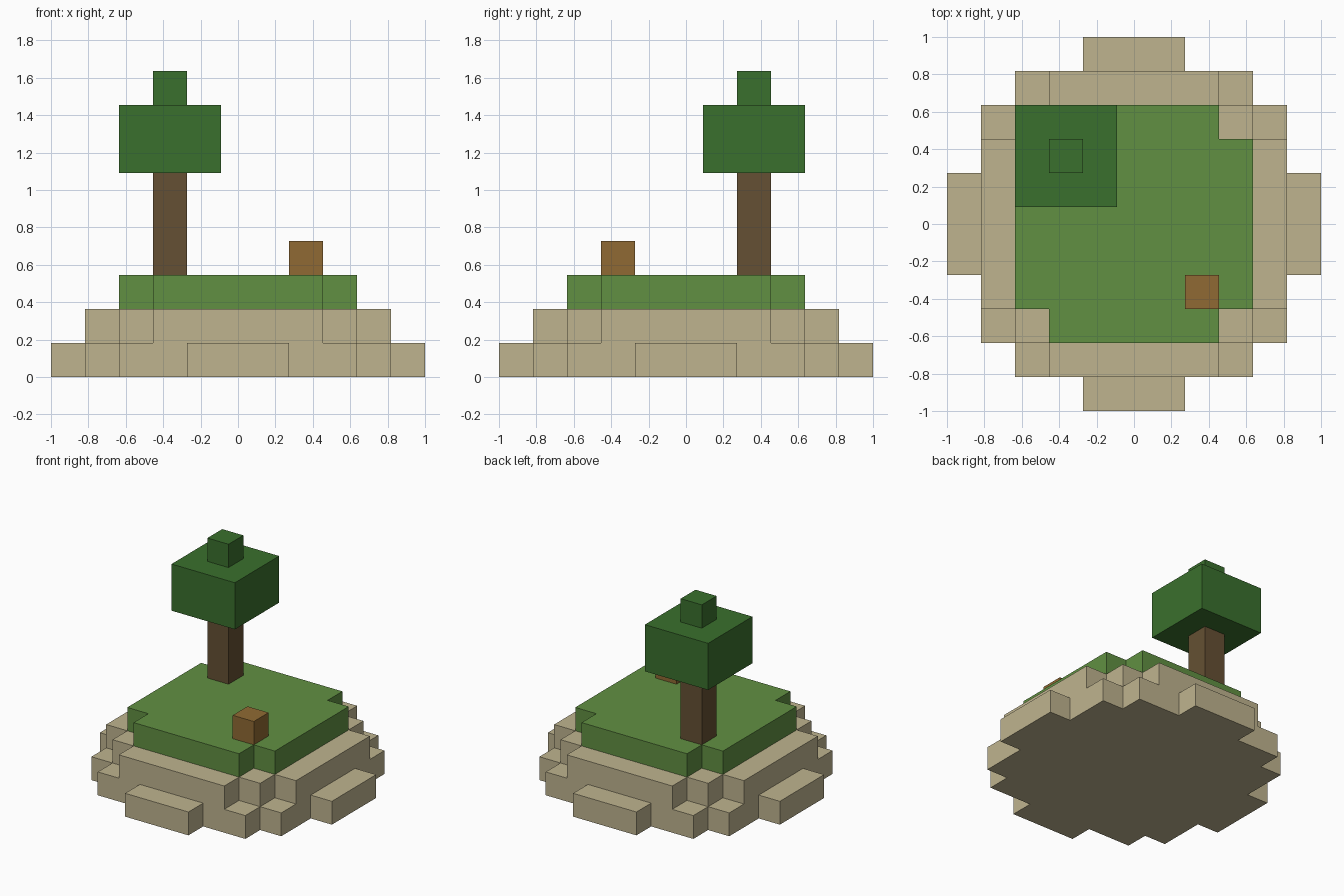
import bpy
import bmesh

cube = bpy.data.objects.get("Cube")
if cube:
    bpy.data.objects.remove(cube, do_unlink=True)

U = 2 / 11  # edge of one block


def material(name, rgb):
    # Convert display values to linear
    linear = [((c / 255 + 0.055) / 1.055) ** 2.4 for c in rgb]
    mat = bpy.data.materials.new(name)
    mat.use_nodes = True
    mat.diffuse_color = (*linear, 1)
    bsdf = mat.node_tree.nodes["Principled BSDF"]
    bsdf.inputs["Base Color"].default_value = (*linear, 1)
    return mat


def prism(name, outline, bottom, top, mat):
    """Extrude a flat outline, measured in blocks, between two heights."""
    bm = bmesh.new()
    base = bm.faces.new([bm.verts.new((x * U, y * U, bottom * U)) for x, y in outline])
    grown = bmesh.ops.extrude_face_region(bm, geom=[base], use_keep_orig=True)
    verts = [v for v in grown["geom"] if isinstance(v, bmesh.types.BMVert)]
    bmesh.ops.translate(bm, verts=verts, vec=(0, 0, (top - bottom) * U))
    bmesh.ops.recalc_face_normals(bm, faces=bm.faces)
    mesh = bpy.data.meshes.new(name)
    bm.to_mesh(mesh)
    bm.free()
    mesh.materials.append(mat)
    obj = bpy.data.objects.new(name, mesh)
    bpy.context.collection.objects.link(obj)
    return obj


def terrace(name, corners, level, mat):
    """One island layer: a stepped quadrant turned four times about z."""
    quadrant = [corners[0]]
    for (x0, y0), (x1, y1) in zip(corners, corners[1:]):
        quadrant += [(x1, y0), (x1, y1)]
    outline = []
    for _ in range(4):
        outline += quadrant
        quadrant = [(-y, x) for x, y in quadrant]
    return prism(name, outline, level, level + 1, mat)


def block(name, x, y, half, bottom, top, mat):
    """A square block centred on x, y."""
    outline = [(x - half, y - half), (x + half, y - half),
               (x + half, y + half), (x - half, y + half)]
    return prism(name, outline, bottom, top, mat)


sand = material("sand", (191, 180, 143))
grass = material("grass", (97, 144, 66))
leaves = material("leaves", (58, 112, 45))
bark = material("bark", (101, 80, 51))
wood = material("crate wood", (144, 106, 51))

# Island layers
terrace("sand_base", [(5.5, 1.5), (4.5, 3.5), (3.5, 4.5), (1.5, 5.5)], 0, sand)
terrace("sand_ledge", [(4.5, 2.5), (3.5, 3.5), (2.5, 4.5)], 1, sand)
terrace("grass_top", [(3.5, 2.5), (2.5, 3.5)], 2, grass)

# Tree at the back
block("tree_trunk", -2, 2, 0.5, 3, 6, bark)
block("tree_crown", -2, 2, 1.5, 6, 8, leaves)
block("tree_tip", -2, 2, 0.5, 8, 9, leaves)

# Crate near the front
block("crate", 2, -2, 0.5, 3, 4, wood)
